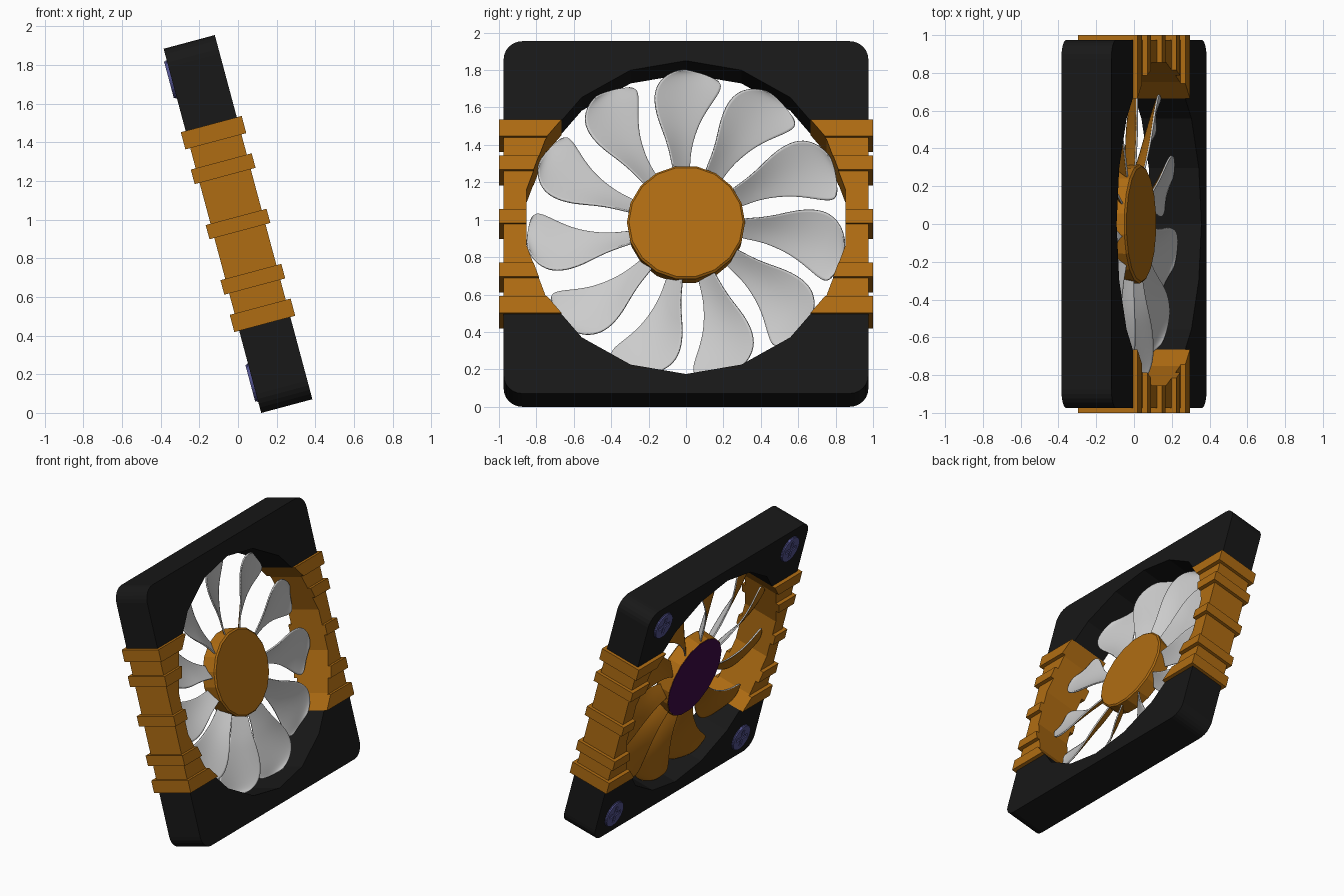
import bpy, bmesh, math
from mathutils import Matrix, Vector

if "Cube" in bpy.data.objects:
    bpy.data.objects.remove(bpy.data.objects["Cube"])

# Local frame: x = fan axis (front is +x), y = width, z = height; leaned back 15 degrees
POSE = Matrix.Translation((0, 0, 0.977)) @ Matrix.Rotation(math.radians(-15), 4, 'Y')
HALF, DEPTH, RIDGE_DEPTH, HOLE_R, SPLIT = 0.975, 0.137, 0.163, 0.867, 0.535


def material(name, rgb):
    m = bpy.data.materials.new(name)
    m.diffuse_color = (*rgb, 1)
    m.use_nodes = True
    m.node_tree.nodes["Principled BSDF"].inputs["Base Color"].default_value = m.diffuse_color
    return m


BLACK = material("black", (0.009, 0.009, 0.009))
ORANGE = material("orange", (0.43, 0.15, 0.006))
PURPLE = material("purple", (0.045, 0.003, 0.06))
BLUE = material("blue", (0.08, 0.08, 0.26))
GREY = material("grey", (0.8, 0.8, 0.8))


def finish(name, bm, *mats):
    bmesh.ops.recalc_face_normals(bm, faces=bm.faces)
    me = bpy.data.meshes.new(name)
    bm.to_mesh(me)
    bm.free()
    ob = bpy.data.objects.new(name, me)
    bpy.context.collection.objects.link(ob)
    for m in mats:
        me.materials.append(m)
    ob.matrix_world = POSE
    return ob


def prism(bm, pts, x0, x1):
    """Extrude a y-z outline along the fan axis."""
    face = bm.faces.new([bm.verts.new((x0, y, z)) for y, z in pts])
    ext = bmesh.ops.extrude_face_region(bm, geom=[face])['geom']
    bmesh.ops.translate(bm, vec=(x1 - x0, 0, 0),
                        verts=[v for v in ext if isinstance(v, bmesh.types.BMVert)])


def polar(r, deg, cy=0, cz=0):
    a = math.radians(deg)
    return cy + r * math.cos(a), cz + r * math.sin(a)


# The airflow hole is an 18-sided polygon with a corner at the top
HOLE = [polar(HOLE_R, 90 - 20 * i) for i in range(10)]


def hole_y(z):
    for (y0, z0), (y1, z1) in zip(HOLE, HOLE[1:]):
        if z1 <= z <= z0:
            return y0 + (y1 - y0) * (z0 - z) / (z0 - z1)


# Black end pieces of the housing, with rounded corners
R = 0.1
corner = [polar(R, 15 * i, HALF - R, HALF - R) for i in range(7)]
right = [(hole_y(SPLIT), SPLIT), (HALF, SPLIT)] + corner
inner = [p for p in HOLE if p[1] > SPLIT]
outline = right + [(-y, z) for y, z in reversed(right)]
outline += [(-y, z) for y, z in reversed(inner[1:])] + inner
for name, s in (("housing_top", 1), ("housing_bottom", -1)):
    bm = bmesh.new()
    prism(bm, [(y, s * z) for y, z in outline], -DEPTH, DEPTH)
    finish(name, bm, BLACK)

# Orange ribbed side grips: alternating raised and plain bands
EDGES = [0.535, 0.443, 0.335, 0.257, 0.038, -0.038, -0.257, -0.335, -0.443, -0.535]
for name, s in (("side_grip_right", 1), ("side_grip_left", -1)):
    bm = bmesh.new()
    for i, (top, bot) in enumerate(zip(EDGES, EDGES[1:])):
        raised = i % 2 == 0
        outer, d = (1.0, RIDGE_DEPTH) if raised else (HALF, DEPTH)
        mid = [p for p in HOLE if bot < p[1] < top]
        pts = [(outer, bot), (outer, top), (hole_y(top), top)] + mid + [(hole_y(bot), bot)]
        prism(bm, [(s * y, z) for y, z in pts], -d, d)
    finish(name, bm, ORANGE)

# Hub with bevelled front rim and a purple back cap
bm = bmesh.new()
rings = [[bm.verts.new((x, *polar(r, 20 * i))) for i in range(18)]
         for x, r in ((-0.075, 0.31), (0.03, 0.316), (0.04, 0.305))]
for a, b in zip(rings, rings[1:]):
    for i in range(18):
        j = (i + 1) % 18
        bm.faces.new((a[i], a[j], b[j], b[i]))
bm.faces.new(rings[0])
bm.faces.new(rings[-1])
finish("hub", bm, ORANGE)
bm = bmesh.new()
prism(bm, [polar(0.306, 20 * i) for i in range(18)], -0.078, -0.074)
finish("hub_back_cap", bm, PURPLE)

# Swept blades, grey in front and orange behind:
# radius, leading edge angle, trailing edge angle, leading edge x, trailing edge x
ROWS = [(0.29, 5, -12, 0.015, -0.06), (0.40, 4, -11, 0.02, -0.065),
        (0.50, 5, -13, 0.03, -0.07), (0.60, 6.5, -15.5, 0.035, -0.075),
        (0.70, 6, -19, 0.035, -0.075), (0.78, 3.5, -21.5, 0.03, -0.07),
        (0.835, -1.5, -22, 0.015, -0.065), (0.857, -7, -20, 0.0, -0.055)]
COLS = 6
bm = bmesh.new()
for k in range(11):
    turn = k * 360 / 11
    grid = []
    for r, lead, trail, x0, x1 in ROWS:
        row = []
        for c in range(COLS + 1):
            t = c / COLS
            x = x0 + (x1 - x0) * t - 0.03 * math.sin(math.pi * t) * (r - 0.2)
            rr = r - 0.03 * t * t * (r / 0.857) ** 4      # tip falls off to the trailing side
            row.append(bm.verts.new((x, *polar(rr, turn + lead + (trail - lead) * t))))
        grid.append(row)
    for a, b in zip(grid, grid[1:]):
        for c in range(COLS):
            bm.faces.new((a[c], a[c + 1], b[c + 1], b[c]))
blades = finish("blades", bm, GREY, ORANGE)
for f in blades.data.polygons:
    f.use_smooth = True
if blades.data.polygons[0].normal.x < 0:      # fronts face +x
    blades.data.flip_normals()
sub = blades.modifiers.new("smooth", 'SUBSURF')
sub.levels = sub.render_levels = 2
sol = blades.modifiers.new("thickness", 'SOLIDIFY')
sol.thickness, sol.offset = 0.01, 0
sol.material_offset, sol.material_offset_rim = 1, 0

# Cross-slotted screws on the back corners: base disc plus raised quarters around the slots
bm = bmesh.new()
quarter = [(0.014, 0.014), (0.065, 0.014), (0.065, 0)]
quarter += [polar(0.098, 15 * i) for i in range(7)] + [(0, 0.065), (0.014, 0.065)]
for cy in (-0.775, 0.775):
    for cz in (-0.812, 0.812):
        prism(bm, [polar(0.102, 15 * i, cy, cz) for i in range(24)], -DEPTH - 0.006, -DEPTH + 0.02)
        for q in range(4):
            rot = Matrix.Rotation(math.radians(90 * q), 2)
            pts = [rot @ Vector(p) for p in quarter]
            prism(bm, [(p.x + cy, p.y + cz) for p in pts], -DEPTH - 0.015, -DEPTH)
finish("screws", bm, BLUE)
